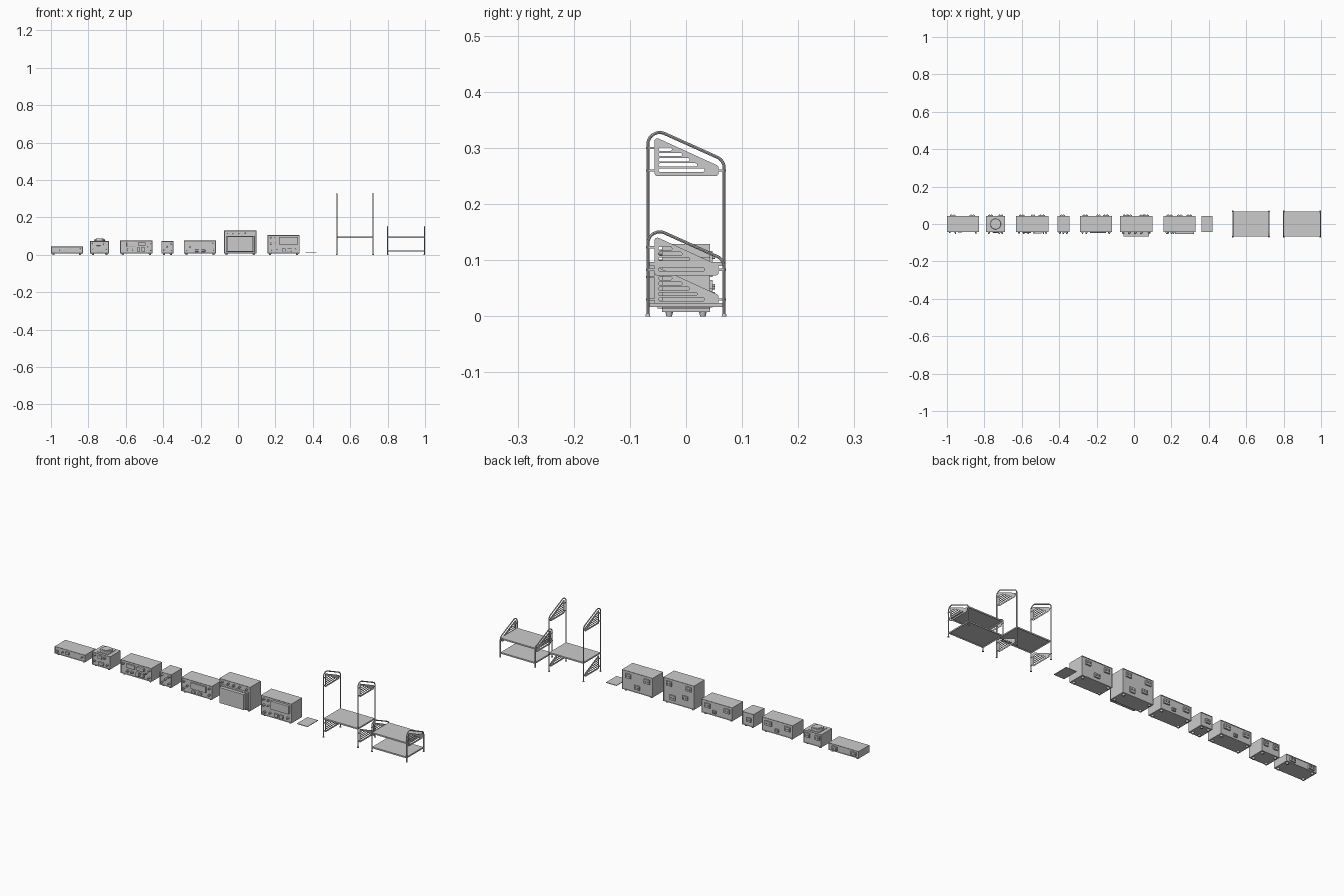
import bpy, bmesh, math
from mathutils import Vector, Matrix

if "Cube" in bpy.data.objects:
    bpy.data.objects.remove(bpy.data.objects["Cube"])

def add(name, bm, bevel=0.0):
    me = bpy.data.meshes.new(name)
    bm.to_mesh(me); bm.free()
    ob = bpy.data.objects.new(name, me)
    bpy.context.collection.objects.link(ob)
    if bevel:
        m = ob.modifiers.new("bevel", 'BEVEL')
        m.width = bevel; m.segments = 2; m.limit_method = 'ANGLE'
    return ob

def box_into(bm, x0, x1, y0, y1, z0, z1):
    r = bmesh.ops.create_cube(bm, size=1)
    for v in r['verts']:
        v.co = ((x0 + x1) / 2 + v.co.x * (x1 - x0), (y0 + y1) / 2 + v.co.y * (y1 - y0),
                (z0 + z1) / 2 + v.co.z * (z1 - z0))

def cyl_into(bm, c, r, h, axis='Z', r2=None, n=20):
    rot = Matrix.Rotation(math.pi / 2, 4, 'X' if axis == 'Y' else 'Y') if axis != 'Z' else Matrix()
    bmesh.ops.create_cone(bm, cap_ends=True, segments=n, radius1=r, radius2=r if r2 is None else r2,
                          depth=h, matrix=Matrix.Translation(c) @ rot)

def smooth(ob):
    bpy.ops.object.select_all(action='DESELECT')
    ob.select_set(True); bpy.context.view_layer.objects.active = ob
    bpy.ops.object.shade_smooth_by_angle(angle=math.radians(35))

def fillet(pts, r, closed, n=6):
    """Round the corners of a 2D polyline."""
    out, N = [], len(pts)
    for i, p in enumerate(pts):
        p = Vector(p)
        if not closed and i in (0, N - 1):
            out.append(p); continue
        a = (Vector(pts[i - 1]) - p).normalized(); b = (Vector(pts[(i + 1) % N]) - p).normalized()
        half = a.angle(b) / 2
        c = p + (a + b).normalized() * (r / math.sin(half))
        t = r / math.tan(half)
        s, e = p + a * t - c, p + b * t - c
        for k in range(n + 1):
            d = s.lerp(e, k / n).normalized() * r
            out.append(c + d)
    return out

def spline(cu, pts, closed):
    s = cu.splines.new('POLY')
    s.points.add(len(pts) - 1)
    for q, p in zip(s.points, pts):
        q.co = (p[0], p[1], 0, 1)
    s.use_cyclic_u = closed

def side_curve(name, cu, x, z):
    """Place a flat curve in the y-z plane and turn it into a mesh."""
    ob = bpy.data.objects.new(name, cu)
    bpy.context.collection.objects.link(ob)
    ob.rotation_euler = (math.pi / 2, 0, math.pi / 2)
    ob.location = (x, 0, z)
    bpy.ops.object.select_all(action='DESELECT')
    ob.select_set(True); bpy.context.view_layer.objects.active = ob
    bpy.ops.object.convert(target='MESH')
    smooth(ob)

FRONT, BACK, FOOT = -0.043, 0.043, 0.008

def module(name, x0, x1, top, knobs, panels, sockets):
    """Cased unit: knobs (x, z, r), panels (x0, x1, z0, z1, depth), rear sockets (x0, x1, z0, z1)."""
    bm = bmesh.new()
    box_into(bm, x0, x1, FRONT, BACK, FOOT, top)
    ends = [f for f in bm.faces if abs(f.normal.y) > 0.9]
    bmesh.ops.inset_individual(bm, faces=ends, thickness=0.003, depth=-0.003)
    add(name + "_case", bm)
    bm = bmesh.new()
    for x in (x0 + 0.014, x1 - 0.014):
        for y in (-0.03, 0.03):
            cyl_into(bm, (x, y, FOOT / 2 + 0.0005), 0.005, FOOT + 0.001, r2=0.007)
    smooth(add(name + "_feet", bm))
    bm = bmesh.new()
    for x, z, r in knobs:
        cyl_into(bm, (x, FRONT, z), r * 1.3, 0.008, 'Y')
        cyl_into(bm, (x, FRONT - 0.005, z), r, 0.01, 'Y', r * 0.85)
    smooth(add(name + "_knobs", bm))
    if panels:
        bm = bmesh.new()
        for a, b, c, d, depth in panels:
            box_into(bm, a, b, FRONT - depth, FRONT + 0.004, c, d)
        add(name + "_front_panels", bm, 0.001)
    bm = bmesh.new()
    for a, b, c, d in sockets:
        box_into(bm, a, b, BACK - 0.004, BACK + 0.004, c, d)
        for k in (0.27, 0.73):
            cyl_into(bm, (a + (b - a) * k, BACK + 0.005, (c + d) / 2), 0.003, 0.008, 'Y', n=12)
    add(name + "_rear_sockets", bm)

# Row of electronic modules
module("flat_unit", -1.0, -0.83, 0.044, [(-0.955, 0.026, 0.003), (-0.845, 0.03, 0.003)],
       [(-0.99, -0.98, 0.018, 0.028, 0.004), (-0.94, -0.92, 0.02, 0.033, 0.003)],
       [(-0.985, -0.955, 0.016, 0.034), (-0.88, -0.85, 0.016, 0.034)])
module("dial_unit", -0.79, -0.69, 0.073,
       [(-0.776, 0.06, 0.004), (-0.776, 0.03, 0.004), (-0.72, 0.058, 0.005), (-0.705, 0.026, 0.004)],
       [(-0.757, -0.735, 0.048, 0.064, 0.003), (-0.755, -0.725, 0.018, 0.032, 0.004)],
       [(-0.78, -0.755, 0.04, 0.062), (-0.725, -0.7, 0.04, 0.062)])
module("control_unit", -0.63, -0.457, 0.076,
       [(-0.615, 0.06, 0.004), (-0.59, 0.028, 0.005), (-0.565, 0.028, 0.005),
        (-0.47, 0.06, 0.004), (-0.47, 0.025, 0.004), (-0.485, 0.042, 0.003)],
       [(-0.595, -0.55, 0.045, 0.065, 0.004), (-0.535, -0.495, 0.05, 0.066, 0.009),
        (-0.54, -0.523, 0.018, 0.038, 0.009), (-0.515, -0.497, 0.018, 0.038, 0.009)],
       [(-0.615, -0.585, 0.04, 0.062), (-0.55, -0.53, 0.02, 0.035), (-0.51, -0.475, 0.04, 0.062)])
module("small_unit", -0.41, -0.345, 0.074,
       [(-0.398, 0.06, 0.004), (-0.36, 0.058, 0.004), (-0.378, 0.042, 0.004),
        (-0.396, 0.024, 0.004), (-0.358, 0.025, 0.004)], [],
       [(-0.395, -0.37, 0.03, 0.05)])
module("display_unit", -0.29, -0.117, 0.076,
       [(-0.275, 0.06, 0.004), (-0.275, 0.025, 0.004), (-0.255, 0.042, 0.004),
        (-0.132, 0.06, 0.004), (-0.132, 0.028, 0.005)],
       [(-0.235, -0.15, 0.035, 0.066, 0.004), (-0.23, -0.21, 0.016, 0.027, 0.005),
        (-0.195, -0.175, 0.016, 0.027, 0.005)],
       [(-0.275, -0.245, 0.04, 0.062), (-0.2, -0.18, 0.02, 0.035), (-0.165, -0.135, 0.04, 0.062)])
module("tall_unit", -0.075, 0.098, 0.129,
       [(x, 0.114, 0.004) for x in (-0.058, -0.025, 0.007, 0.039, 0.08)],
       [(-0.057, 0.08, 0.018, 0.097, 0.025), (-0.064, 0.087, 0.014, 0.101, 0.008)],
       [(-0.06, -0.03, 0.094, 0.116), (0.05, 0.08, 0.094, 0.116), (-0.04, -0.01, 0.045, 0.065),
        (0.03, 0.06, 0.025, 0.05)])
module("screen_unit", 0.158, 0.33, 0.106,
       [(0.175, 0.09, 0.005), (0.2, 0.09, 0.004), (0.175, 0.06, 0.005), (0.2, 0.062, 0.003),
        (0.18, 0.026, 0.005), (0.21, 0.028, 0.004), (0.31, 0.03, 0.005)],
       [(0.22, 0.32, 0.054, 0.096, 0.01), (0.235, 0.255, 0.018, 0.034, 0.006),
        (0.265, 0.285, 0.018, 0.034, 0.006)],
       [(0.175, 0.205, 0.07, 0.092), (0.28, 0.31, 0.07, 0.092), (0.23, 0.26, 0.025, 0.045)])

# Turntable dial on the second module
bm = bmesh.new()
box_into(bm, -0.771, -0.709, -0.031, 0.031, 0.072, 0.0755)
cyl_into(bm, (-0.74, 0, 0.079), 0.029, 0.009, r2=0.027, n=40)
cyl_into(bm, (-0.74, 0, 0.083), 0.02, 0.006, n=40)
smooth(add("top_dial", bm))

# Thin card
bm = bmesh.new()
box_into(bm, 0.361, 0.42, -0.042, 0.042, 0.013, 0.016)
add("thin_card", bm)

# Racks
RAIL = 0.068
def rack(name, x0, x1, lift, shelves, plate_shifts):
    for x, side, s in ((x0, "left", 1), (x1, "right", -1)):
        # bent tube end frame
        cu = bpy.data.curves.new(name, 'CURVE')
        cu.dimensions = '3D'; cu.bevel_depth = 0.0027; cu.bevel_resolution = 2; cu.use_fill_caps = True
        spline(cu, fillet([(-RAIL, 0.001 - lift), (-RAIL, 0.339), (RAIL, 0.278), (RAIL, 0.001 - lift)], 0.021, False, 8), False)
        side_curve(f"{name}_{side}_frame", cu, x, lift)
        # slotted side plates
        for k, dz in enumerate(plate_shifts):
            cu = bpy.data.curves.new(name, 'CURVE')
            cu.dimensions = '2D'; cu.fill_mode = 'BOTH'; cu.extrude = 0.001
            spline(cu, fillet([(-0.056, 0.25), (0.058, 0.25), (0.058, 0.268), (-0.056, 0.32)], 0.005, True), True)
            for i, end in enumerate((0.033, 0.02, 0.006, -0.007, -0.025)):
                z = 0.2605 + 0.0093 * i
                spline(cu, fillet([(-0.049, z - 0.003), (end, z - 0.003), (end, z + 0.003), (-0.049, z + 0.003)],
                                  0.0029, True, 4), True)
            side_curve(f"{name}_{side}_plate_{k}", cu, x, dz)
            bm = bmesh.new()
            for y, z in ((-0.062, 0.26), (0.062, 0.26), (-0.062, 0.30)):
                box_into(bm, x - 0.0015, x + 0.0015, y - 0.0095, y + 0.0095, z + dz - 0.002, z + dz + 0.002)
            add(f"{name}_{side}_plate_clips_{k}", bm)
        bm = bmesh.new()
        for y in (-RAIL, RAIL):
            cyl_into(bm, (x, y, 0.002), 0.0045, 0.004, r2=0.0035, n=16)
        smooth(add(f"{name}_{side}_feet", bm))
    # sheet shelves with folded-down rims
    for k, z in enumerate(shelves):
        bm = bmesh.new()
        a, b, d = x0 + 0.001, x1 - 0.001, RAIL - 0.001
        box_into(bm, a, b, -d, d, z - 0.002, z)
        for y in (-d, d - 0.002):
            box_into(bm, a, b, y, y + 0.002, z - 0.007, z - 0.002)
        for x in (a, b - 0.002):
            box_into(bm, x, x + 0.002, -d, d, z - 0.007, z - 0.002)
        add(f"{name}_shelf_{k}", bm)

rack("tall_rack", 0.528, 0.722, 0.0, [0.097], [0.0, -0.23])
rack("low_rack", 0.80, 0.996, -0.177, [0.097, 0.024], [-0.177])
